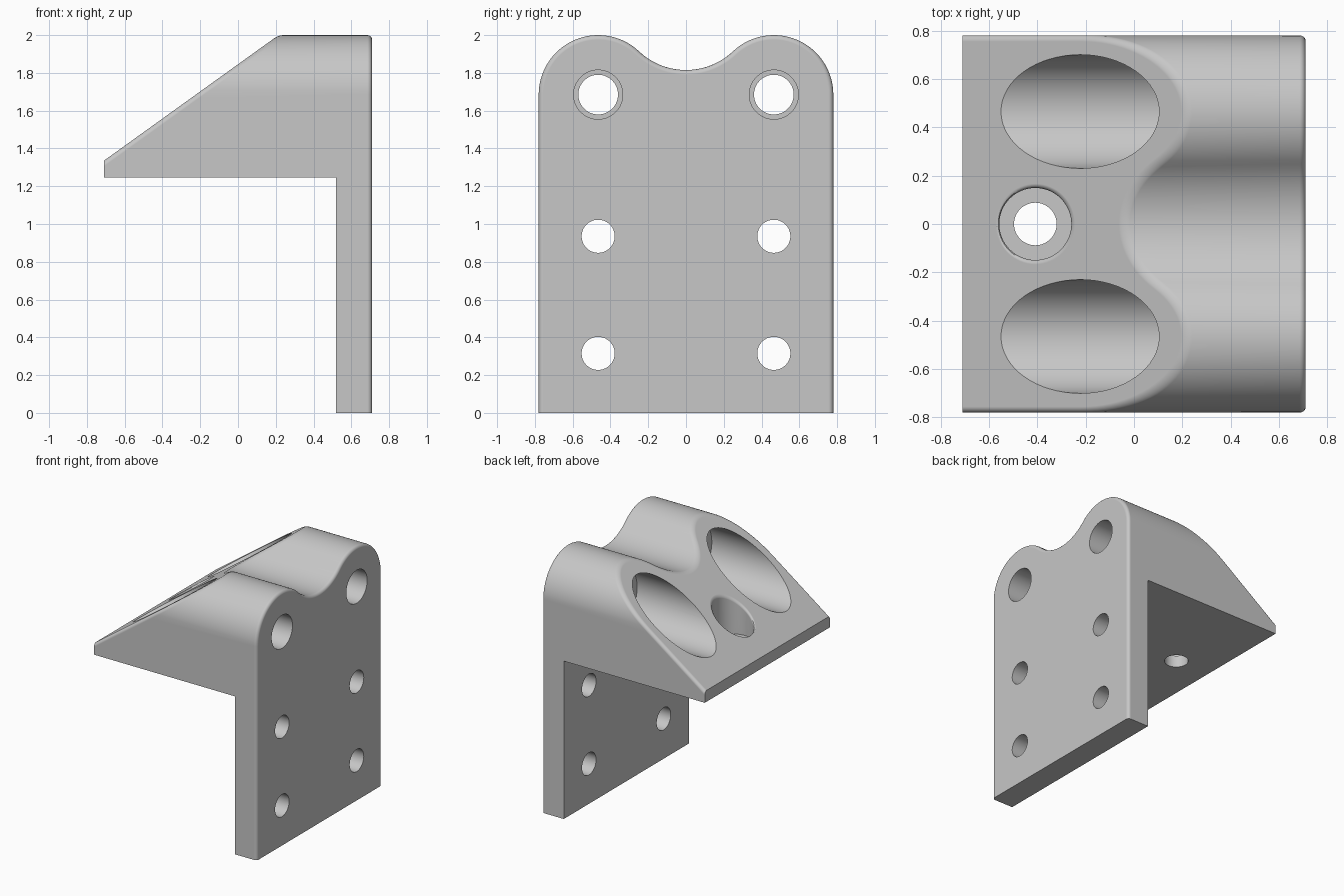
import bpy, bmesh
from math import sin, cos, radians, atan2, pi
from mathutils import Vector

cube = bpy.data.objects.get("Cube")
if cube:
    bpy.data.objects.remove(cube, do_unlink=True)

HALF_X, HALF_Y = 0.71, 0.78
LOBE_Y, LOBE_Z, LOBE_R = 0.465, 1.685, 0.315      # rounded lobes on top
VALLEY_Z, VALLEY_R = 2.177, 0.362                 # tangent dip between them
PLATE_X, SHELF_Z = 0.52, 1.245                    # plate inner face, block underside
SLOPE_A = Vector((-HALF_X, 0, 1.335))
SLOPE_B = Vector((0.215, 0, 2.0))
SLOPE_N = Vector((SLOPE_A.z - SLOPE_B.z, 0, SLOPE_B.x - SLOPE_A.x)).normalized()

grey = bpy.data.materials.new("plain_grey")
grey.use_nodes = True
colour = (0.57, 0.57, 0.57, 1)
grey.diffuse_color = colour
grey.node_tree.nodes["Principled BSDF"].inputs["Base Color"].default_value = colour


def arc(cy, cz, r, a0, a1, n):
    return [(cy + r * cos(a0 + (a1 - a0) * i / n), cz + r * sin(a0 + (a1 - a0) * i / n))
            for i in range(n + 1)]


def on_slope(v):
    return abs((v.co - SLOPE_A).dot(SLOPE_N)) < 1e-4


def cut(target, cutter):
    """Subtract the cutter from the target, then drop the cutter."""
    cutter.hide_render = True
    mod = target.modifiers.new("cut", 'BOOLEAN')
    mod.operation, mod.solver, mod.object = 'DIFFERENCE', 'EXACT', cutter
    bpy.context.view_layer.objects.active = target
    bpy.ops.object.modifier_apply(modifier=mod.name)
    bpy.data.objects.remove(cutter, do_unlink=True)


def rod(r, start, end, axis, a, b):
    """Cylinder cutter along x at (y, z) = (a, b), or along z at (x, y) = (a, b)."""
    mid = (start + end) / 2
    along_x = axis == 'X'
    bpy.ops.mesh.primitive_cylinder_add(
        vertices=64, radius=r, depth=end - start,
        location=(mid, a, b) if along_x else (a, b, mid),
        rotation=(0, pi / 2 if along_x else 0, 0))
    return bpy.context.object


# Outline across the width: right lobe, valley, left lobe, straight sides
touch = atan2(VALLEY_Z - LOBE_Z, -LOBE_Y)
right = arc(LOBE_Y, LOBE_Z, LOBE_R, 0, touch, 32)
valley = arc(0, VALLEY_Z, VALLEY_R, touch - pi, -touch, 24)
valley = [(y, z) for y, z in valley][::1]
if valley[0][0] < 0:
    valley.reverse()
left = [(-y, z) for y, z in reversed(right)]
outline = [(HALF_Y, 0)] + right + valley[1:-1] + left + [(-HALF_Y, 0)]

# Solid body: extruded outline, sliced by the slope, with soft outer edges
bm = bmesh.new()
face = bm.faces.new([bm.verts.new((HALF_X, y, z)) for y, z in outline])
ext = bmesh.ops.extrude_face_region(bm, geom=[face])
bmesh.ops.translate(bm, vec=(-2 * HALF_X, 0, 0),
                    verts=[g for g in ext["geom"] if isinstance(g, bmesh.types.BMVert)])
res = bmesh.ops.bisect_plane(bm, geom=bm.verts[:] + bm.edges[:] + bm.faces[:], dist=1e-5,
                             plane_co=SLOPE_A, plane_no=SLOPE_N, clear_outer=True)
bmesh.ops.holes_fill(bm, edges=[e for e in bm.edges if e.is_boundary])
bmesh.ops.recalc_face_normals(bm, faces=bm.faces[:])
soft = []
for e in bm.edges:
    a, b = e.verts
    back = all(v.co.x > HALF_X - 1e-4 for v in e.verts) and max(a.co.z, b.co.z) > 0.01
    slope = on_slope(a) and on_slope(b) and max(a.co.x, b.co.x) > -HALF_X + 1e-4
    if back or slope:
        soft.append(e)
bmesh.ops.bevel(bm, geom=soft, offset=0.025, segments=5, profile=0.5, affect='EDGES',
                clamp_overlap=True)
mesh = bpy.data.meshes.new("wall_bracket")
bm.to_mesh(mesh)
bm.free()
body = bpy.data.objects.new("wall_bracket", mesh)
bpy.context.collection.objects.link(body)

# Open space under the block
bpy.ops.mesh.primitive_cube_add(size=2, location=(PLATE_X - 1, 0, SHELF_Z - 1))
space = bpy.context.object
space.scale = (1, 1, 1)
cut(body, space)

# Middle recess with a rounded rim, then its through hole
HOLE_X = -0.408
cut(body, rod(0.149, 1.34, 2.2, 'Z', HOLE_X, 0))
bm = bmesh.new()
bm.from_mesh(body.data)
rim = [e for e in bm.edges if all(
    on_slope(v) and abs((v.co - Vector((HOLE_X, 0, v.co.z))).length - 0.149) < 2e-3
    for v in e.verts)]
bmesh.ops.bevel(bm, geom=rim, offset=0.018, segments=4, profile=0.5, affect='EDGES')
bm.to_mesh(body.data)
bm.free()
cut(body, rod(0.088, 1.0, 1.6, 'Z', HOLE_X, 0))

# Mirrored bores and screw holes
for side in (-1, 1):
    y = side * LOBE_Y
    cut(body, rod(0.235, -1.2, 0.265, 'X', y, LOBE_Z))
    cut(body, rod(0.105, 0.1, 0.9, 'X', y, LOBE_Z))
    cut(body, rod(0.13, 0.42, 0.9, 'X', y, LOBE_Z))
    for z in (0.315, 0.935):
        cut(body, rod(0.0875, 0.3, 0.9, 'X', y, z))

# Finish: one colour, smooth curves, flat planes
body.data.materials.clear()
body.data.materials.append(grey)
for p in body.data.polygons:
    p.material_index = 0
bpy.ops.object.select_all(action='DESELECT')
body.select_set(True)
bpy.context.view_layer.objects.active = body
bpy.ops.object.shade_smooth_by_angle(angle=radians(30))
weighted = body.modifiers.new("flat_planes", 'WEIGHTED_NORMAL')
weighted.keep_sharp = True
